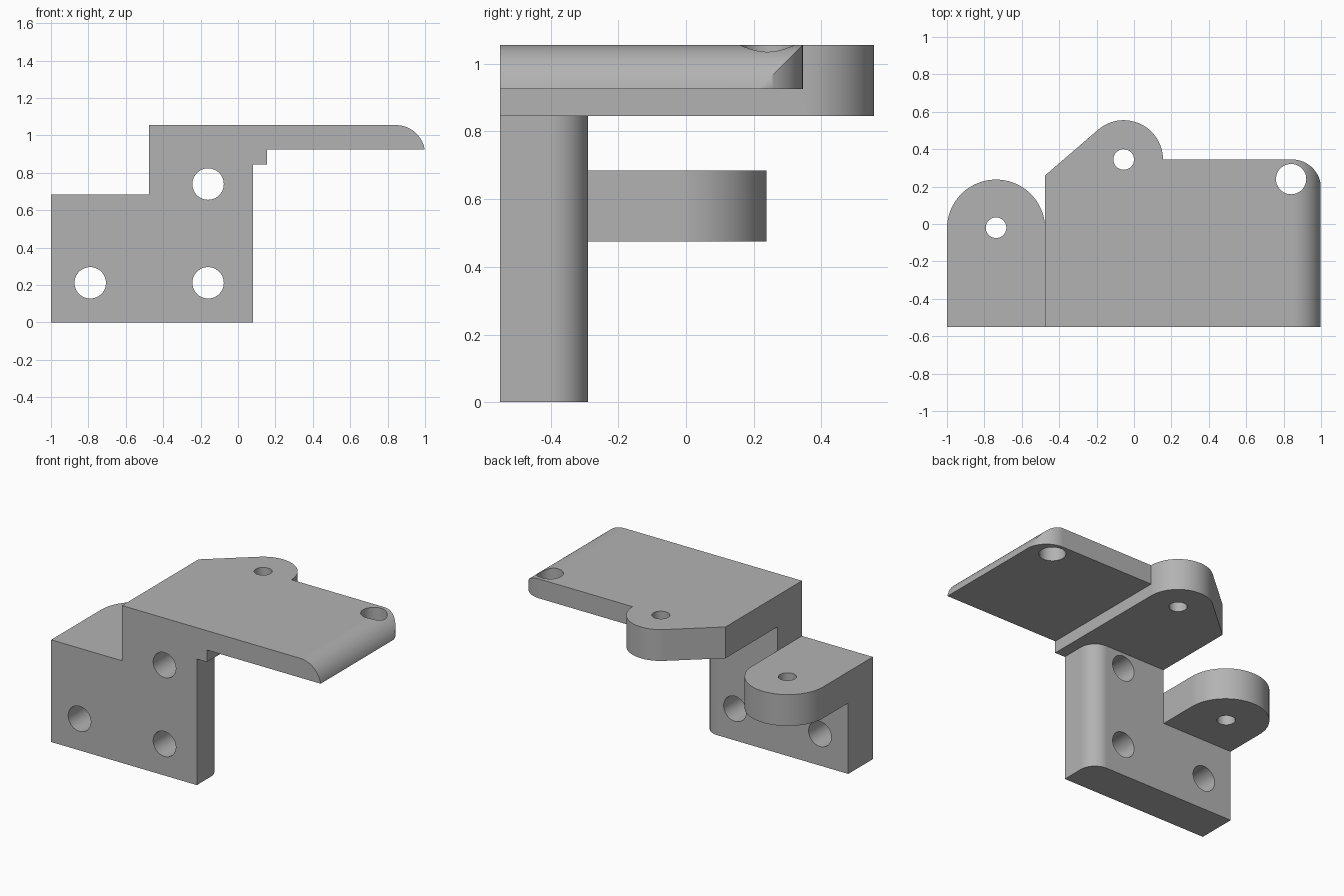
import bpy, bmesh
from math import cos, sin, pi, atan2, acos, hypot
from mathutils import Vector

cube = bpy.data.objects.get("Cube")
if cube:
    bpy.data.objects.remove(cube, do_unlink=True)

grey = bpy.data.materials.new("plain grey")
grey.use_nodes = True
GREY = (0.45, 0.45, 0.45, 1)
grey.diffuse_color = GREY
grey.node_tree.nodes["Principled BSDF"].inputs["Base Color"].default_value = GREY

# Main dimensions
FRONT, BACK = -0.55, 0.345
WALL_BACK = -0.29
LEFT, STEP = -1.0, -0.475
TOP, THIN_BOTTOM, THICK_BOTTOM = 1.055, 0.925, 0.845
TAB_TOP, TAB_BOTTOM = 0.685, 0.475
ROUND = 0.155


def arc(cx, cy, r, a0, a1, n=24):
    return [(cx + r * cos(a0 + (a1 - a0) * i / n),
             cy + r * sin(a0 + (a1 - a0) * i / n)) for i in range(n + 1)]


def prism(name, outline, lo, hi, axis="z"):
    """Extrude an outline: (x, y) along z, or (x, z) along y."""
    place = (lambda p, h: (p[0], p[1], h)) if axis == "z" else (lambda p, h: (p[0], h, p[1]))
    bm = bmesh.new()
    face = bm.faces.new([bm.verts.new(place(p, lo)) for p in outline])
    move = bmesh.ops.extrude_face_region(bm, geom=[face])["geom"]
    bmesh.ops.translate(bm, verts=[v for v in move if isinstance(v, bmesh.types.BMVert)],
                        vec=Vector(place((0, 0), hi - lo)))
    bmesh.ops.recalc_face_normals(bm, faces=bm.faces)
    mesh = bpy.data.meshes.new(name)
    bm.to_mesh(mesh)
    bm.free()
    mesh.materials.append(grey)
    obj = bpy.data.objects.new(name, mesh)
    bpy.context.collection.objects.link(obj)
    return obj


def apply(obj, mod):
    bpy.context.view_layer.objects.active = obj
    bpy.ops.object.modifier_apply(modifier=mod.name)


def combine(obj, other, operation):
    mod = obj.modifiers.new("combine", "BOOLEAN")
    mod.operation, mod.object, mod.solver = operation, other, "EXACT"
    apply(obj, mod)
    bpy.data.objects.remove(other, do_unlink=True)


def hole(obj, x, v, r, lo, hi, axis="z"):
    combine(obj, prism("hole_cutter", arc(x, v, r, 0, 2 * pi, 48)[:-1], lo, hi, axis), "DIFFERENCE")


# Upright wall: stepped front profile, trimmed to a plan with one rounded back corner
bracket = prism("bracket", [(LEFT, 0), (0.08, 0), (0.08, 0.95), (STEP, 0.95),
                            (STEP, TAB_TOP), (LEFT, TAB_TOP)], FRONT, WALL_BACK, "y")
wall_plan = [(LEFT, FRONT), (0.08, FRONT)] + arc(-0.03, WALL_BACK - 0.11, 0.11, 0, pi / 2)
combine(bracket, prism("wall_plan", wall_plan + [(LEFT, WALL_BACK)], -0.1, 1.2), "INTERSECT")

# Lower tab with a round end
tab_r = (STEP - LEFT) / 2
tab_x = LEFT + tab_r
tab = prism("lower_tab", [(LEFT, FRONT), (STEP, FRONT)] + arc(tab_x, -0.025, tab_r, 0, pi, 48),
            TAB_BOTTOM, TAB_TOP)

# Thick upper block: round lug joined to the side by a tangent slope
lug_x, lug_r, side_y = -0.055, 0.21, 0.26
dx, dy = STEP - lug_x, side_y - BACK
tangent = atan2(dy, dx) % (2 * pi) - acos(lug_r / hypot(dx, dy))
block = prism("upper_block", [(STEP, FRONT), (lug_x + lug_r, FRONT)]
              + arc(lug_x, BACK, lug_r, 0, tangent, 40) + [(STEP, side_y)], THICK_BOTTOM, TOP)

# Thin plate: rounded back corner in plan, rounded over along its outer edge
cx = 1 - ROUND
plate = prism("thin_plate", [(-0.2, FRONT), (1, FRONT)]
              + arc(cx, BACK - ROUND, ROUND, 0, pi / 2) + [(-0.2, BACK)], THIN_BOTTOM, TOP)
edge_arc = [p for p in arc(cx, TOP - ROUND, ROUND, 0, pi / 2, 36)]
edge_profile = [(-0.3, 0.8), (1, 0.8)] + edge_arc + [(-0.3, TOP)]
combine(plate, prism("edge_profile", edge_profile, -0.7, 0.5, "y"), "INTERSECT")

# Join everything into one solid
combine(block, plate, "UNION")
combine(bracket, block, "UNION")
combine(bracket, tab, "UNION")

# Screw holes through the wall, pin holes through the tab, lug and plate
for x, z in [(-0.79, 0.212), (-0.16, 0.212), (-0.16, 0.74)]:
    hole(bracket, x, z, 0.084, -0.7, -0.2, "y")
hole(bracket, tab_x, -0.02, 0.055, 0.4, 0.75)
hole(bracket, lug_x, BACK, 0.055, 0.8, 1.1)
hole(bracket, 0.84, 0.24, 0.081, 0.8, 1.1)

# Smooth rounds, crisp edges, flat faces kept flat
bpy.ops.object.select_all(action="DESELECT")
bracket.select_set(True)
bpy.context.view_layer.objects.active = bracket
bpy.ops.object.shade_smooth_by_angle(angle=pi / 6)
weighted = bracket.modifiers.new("flat faces", "WEIGHTED_NORMAL")
weighted.keep_sharp = True
